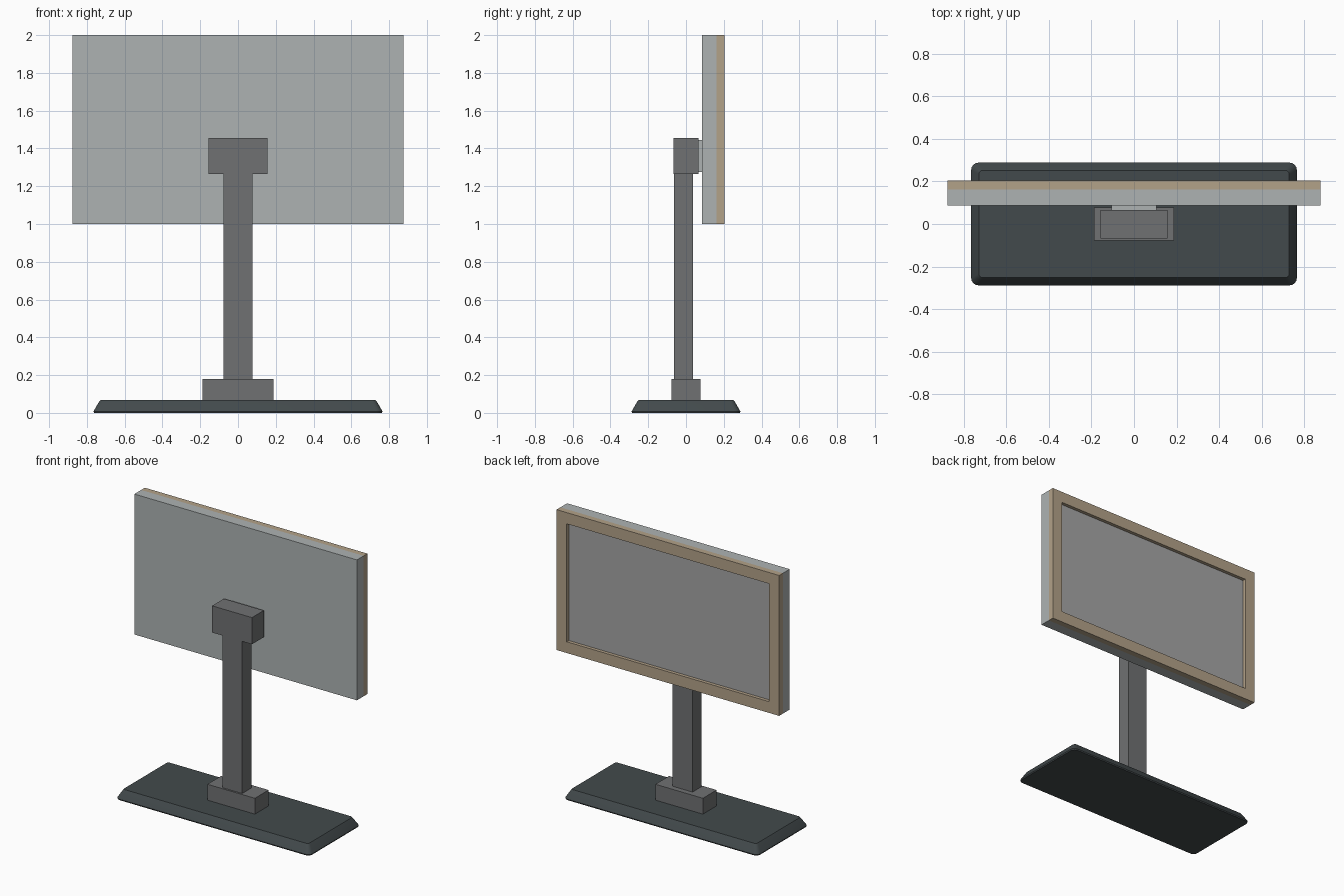
import bpy, bmesh
from math import cos, sin, pi, radians

if "Cube" in bpy.data.objects:
    bpy.data.objects.remove(bpy.data.objects["Cube"])


def material(name, rgb):
    m = bpy.data.materials.new(name)
    m.diffuse_color = (*rgb, 1)
    m.use_nodes = True
    m.node_tree.nodes["Principled BSDF"].inputs["Base Color"].default_value = m.diffuse_color
    return m


DARK = material("dark_slate", (0.055, 0.068, 0.072))
STEEL = material("dark_grey", (0.16, 0.165, 0.17))
SHELL = material("pale_grey", (0.42, 0.45, 0.45))
TAN = material("tan", (0.45, 0.36, 0.25))
SCREEN = material("screen_grey", (0.38, 0.38, 0.38))


def finish(name, bm, mat):
    bmesh.ops.recalc_face_normals(bm, faces=bm.faces)
    me = bpy.data.meshes.new(name)
    bm.to_mesh(me)
    bm.free()
    me.materials.append(mat)
    ob = bpy.data.objects.new(name, me)
    bpy.context.collection.objects.link(ob)
    return ob


def box(name, x, y, z, mat):
    """Box from (min, max) ranges."""
    bm = bmesh.new()
    for v in bmesh.ops.create_cube(bm, size=1)["verts"]:
        v.co = [a + (c + 0.5) * (b - a) for c, (a, b) in zip(v.co, (x, y, z))]
    return finish(name, bm, mat)


def rounded_ring(bm, hx, hy, z, r, n=4):
    ring = []
    for q, (sx, sy) in enumerate(((1, 1), (-1, 1), (-1, -1), (1, -1))):
        for i in range(n + 1):
            a = (q + i / n) * pi / 2
            ring.append(bm.verts.new((sx * (hx - r) + r * cos(a),
                                      sy * (hy - r) + r * sin(a), z)))
    return ring


# Base slab: rounded rectangle with sloping sides
bm = bmesh.new()
rings = [rounded_ring(bm, 0.765 - d, 0.288 - d, z, r) for z, d, r in
         ((0, 0.003, 0.03), (0.008, 0, 0.033), (0.06, 0.03, 0.022), (0.067, 0.036, 0.018))]
for lo, hi in zip(rings, rings[1:]):
    for i in range(len(lo)):
        j = (i + 1) % len(lo)
        bm.faces.new((lo[i], lo[j], hi[j], hi[i]))
bm.faces.new(rings[0])
bm.faces.new(rings[-1])
base = finish("base", bm, DARK)
bpy.context.view_layer.objects.active = base
base.select_set(True)
bpy.ops.object.shade_smooth_by_angle(angle=radians(35))

# Stand: collar, post, head and mounting plate
box("collar", (-0.187, 0.187), (-0.077, 0.077), (0.06, 0.18), STEEL)
box("post", (-0.078, 0.078), (-0.064, 0.038), (0.17, 1.28), STEEL)
box("head", (-0.157, 0.157), (-0.067, 0.066), (1.265, 1.455), STEEL)
box("mounting_plate", (-0.105, 0.105), (0.06, 0.09), (1.275, 1.445), SHELL)

# Display: back shell, recessed screen and frame bars
W, B = 0.877, 0.08
FY = (0.162, 0.204)
box("back_shell", (-W, W), (0.086, 0.162), (1, 2), SHELL)
box("screen", (-W + B, W - B), (0.155, 0.18), (1 + B, 2 - B), SCREEN)
box("frame_top", (-W, W), FY, (2 - B, 2), TAN)
box("frame_bottom", (-W, W), FY, (1, 1 + B), TAN)
for side, s in (("left", -1), ("right", 1)):
    box("frame_" + side, sorted((s * W, s * (W - B))), FY, (1 + B, 2 - B), TAN)
